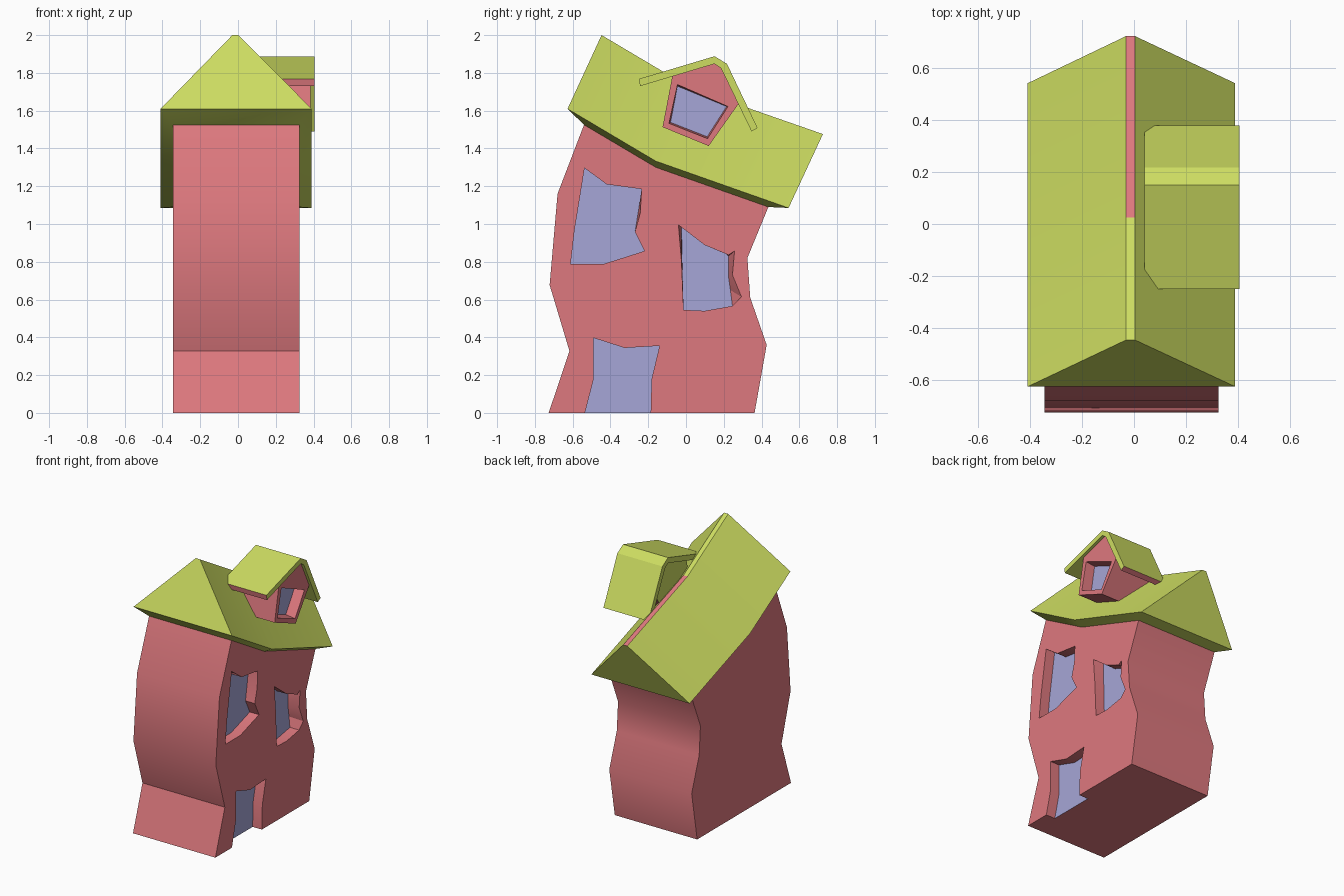
import bpy, bmesh

if "Cube" in bpy.data.objects:
    bpy.data.objects.remove(bpy.data.objects["Cube"])

# Shared material slots: walls, roof, glass
def material(name, rgb):
    m = bpy.data.materials.new(name)
    m.diffuse_color = (*rgb, 1)
    m.use_nodes = True
    m.node_tree.nodes["Principled BSDF"].inputs["Base Color"].default_value = m.diffuse_color
    return m

MATS = [material("wall_pink", (0.73, 0.19, 0.21)),
        material("roof_lime", (0.61, 0.72, 0.12)),
        material("glass_blue", (0.38, 0.38, 0.68))]
PINK, LIME, BLUE = range(3)
DEPTH = 0.075


def make_object(name, bm):
    bmesh.ops.recalc_face_normals(bm, faces=bm.faces)
    mesh = bpy.data.meshes.new(name)
    bm.to_mesh(mesh)
    bm.free()
    for m in MATS:
        mesh.materials.append(m)
    ob = bpy.data.objects.new(name, mesh)
    bpy.context.collection.objects.link(ob)
    return ob


def ring(bm, x, pts):
    return [bm.verts.new((x, y, z)) for y, z in pts]


def face(bm, verts, mat=PINK):
    bm.faces.new(verts).material_index = mat


# Side faces between two matching vertex rings
def bridge(bm, a, b, mat=PINK, pink_sides=()):
    for i in range(len(a)):
        j = (i + 1) % len(a)
        face(bm, (a[i], a[j], b[j], b[i]), PINK if i in pink_sides else mat)


# Walls extruded along x; the +x side gets recessed windows and an optional door
def walled_body(name, x0, x1, outline, windows, door=(), back_mat=PINK):
    bm = bmesh.new()
    left = ring(bm, x0, outline)
    right = ring(bm, x1, outline)
    face(bm, left, back_mat)
    n = len(outline) - (1 if door else 0)
    for i in range(n):
        j = (i + 1) % len(outline)
        face(bm, (left[i], left[j], right[j], right[i]))
    loops = [right]
    if door:
        jamb = ring(bm, x1, door)
        glass = ring(bm, x1 - DEPTH, door)
        face(bm, glass, BLUE)
        for k in range(len(door) - 1):
            face(bm, (jamb[k], jamb[k + 1], glass[k + 1], glass[k]))
        # floor with a notch under the door
        face(bm, [left[0], left[-1], right[-1], jamb[0], glass[0], glass[-1], jamb[-1], right[0]])
        loops[0] = right + jamb
    for opening, pane in windows:
        a, b = ring(bm, x1, opening), ring(bm, x1 - DEPTH, pane)
        bridge(bm, a, b)
        face(bm, b, BLUE)
        loops.append(a)
    edges = []
    for lp in loops:
        for p, q in zip(lp, lp[1:] + lp[:1]):
            edges.append(bm.edges.get((p, q)) or bm.edges.new((p, q)))
    bmesh.ops.triangle_fill(bm, edges=edges, use_beauty=True, normal=(1, 0, 0))
    return make_object(name, bm)


# Wobbly house body
wall_top = [(-0.54, 1.525), (-0.16, 1.30), (0.436, 1.09)]
wall = [(-0.727, 0), (-0.617, 0.328), (-0.722, 0.677), (-0.68, 1.16), *wall_top,
        (0.325, 0.82), (0.34, 0.61), (0.427, 0.36), (0.363, 0)]
XL, XR = -0.345, 0.325

upper_glass = [(-0.537, 1.296), (-0.42, 1.21), (-0.235, 1.185), (-0.25, 1.08),
               (-0.27, 0.958), (-0.22, 0.857), (-0.437, 0.788), (-0.611, 0.788), (-0.59, 0.968)]
upper_open = list(upper_glass)
upper_open[3] = (-0.242, 1.06)
mid_open = [(-0.04, 0.995), (0.098, 0.889), (0.225, 0.836), (0.257, 0.857), (0.246, 0.73),
            (0.294, 0.614), (0.246, 0.566), (0.098, 0.54), (-0.013, 0.545), (-0.024, 0.80)]
mid_glass = [(-0.024, 0.99), (0.098, 0.889), (0.215, 0.84), (0.225, 0.83), (0.225, 0.72),
             (0.235, 0.65), (0.246, 0.566), (0.098, 0.54), (-0.013, 0.545), (-0.02, 0.80)]
door = [(-0.187, 0), (-0.182, 0.18), (-0.14, 0.355), (-0.325, 0.344), (-0.49, 0.397),
        (-0.49, 0.175), (-0.535, 0)]
body = walled_body("house_body", XL, XR, wall,
                   [(upper_open, upper_glass), (mid_open, mid_glass)], door)

# Bent main roof: cross-sections at front, bend and back
eaves = [(-0.627, 1.61), (-0.16, 1.333), (0.543, 1.085)]
ridge = [(-0.447, 2.0), (0.025, 1.72), (0.725, 1.476)]
bm = bmesh.new()
rows = []
for w, e, r in zip(wall_top, eaves, ridge):
    rows.append([bm.verts.new(p) for p in (
        (XL, *w), (-0.41, *e), (-0.03, *r), (0.003, *r), (0.39, *e), (XR, *w))])
for k in range(2):
    for i in range(5):
        face(bm, (rows[k][i], rows[k][i + 1], rows[k + 1][i + 1], rows[k + 1][i]),
             PINK if (k == 1 and i == 2) else LIME)
for r in (rows[0], rows[2]):
    face(bm, r[1:5], LIME)
    face(bm, (r[0], r[1], r[4], r[5]), LIME)
main_roof = make_object("main_roof", bm)

# Dormer walls with a recessed window
dormer_wall = [(-0.071, 1.79), (0.151, 1.855), (0.19, 1.828), (0.281, 1.64),
               (0.12, 1.413), (-0.124, 1.513)]
pane_open = [(-0.045, 1.738), (0.222, 1.622), (0.114, 1.452), (-0.09, 1.533)]
pane = [(-0.045, 1.73), (0.215, 1.622), (0.112, 1.462), (-0.082, 1.538)]
dormer = walled_body("dormer_body", 0.046, 0.385, dormer_wall, [(pane_open, pane)],
                     back_mat=LIME)

# Thin bent dormer roof with pink lower edges
slab = [(-0.25, 1.768), (0.151, 1.888), (0.217, 1.848), (0.379, 1.508),
        (0.347, 1.49), (0.185, 1.825), (0.151, 1.848), (-0.243, 1.73)]
bm = bmesh.new()
a, b = ring(bm, 0.04, slab), ring(bm, 0.406, slab)
bridge(bm, a, b, LIME, pink_sides=(3, 7))
face(bm, a, LIME)
face(bm, b, LIME)
dormer_roof = make_object("dormer_roof", bm)

# Smooth gentle bends, keep corners sharp
bpy.ops.object.select_all(action='DESELECT')
for ob in (body, main_roof, dormer, dormer_roof):
    ob.select_set(True)
bpy.context.view_layer.objects.active = body
bpy.ops.object.shade_smooth_by_angle(angle=0.5236)
